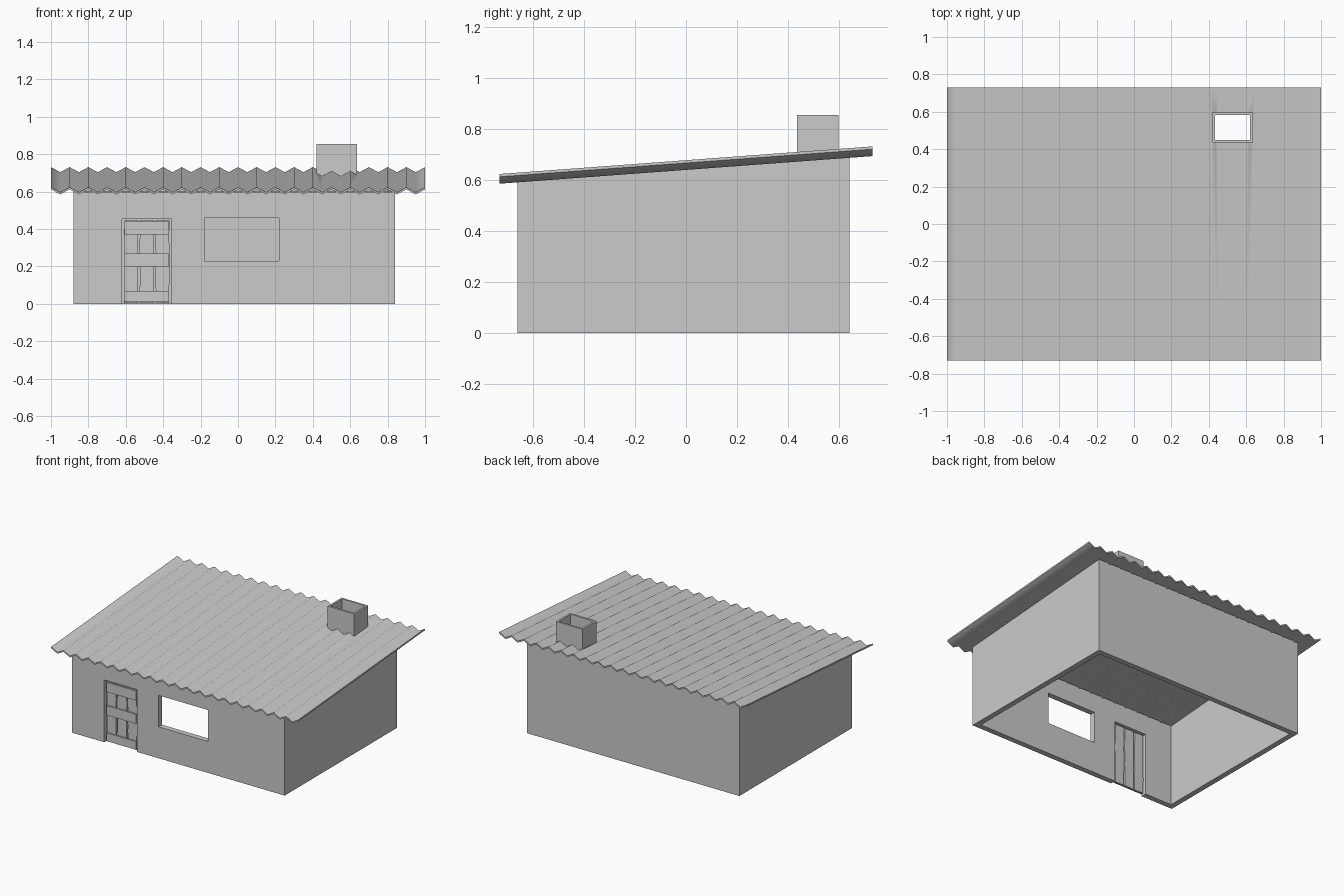
import bpy, bmesh, math, random
from mathutils import Vector

random.seed(4)
if "Cube" in bpy.data.objects:
    bpy.data.objects.remove(bpy.data.objects["Cube"], do_unlink=True)

grey = bpy.data.materials.new("plain_grey")
grey.use_nodes = True
grey.diffuse_color = (0.6, 0.6, 0.6, 1)
grey.node_tree.nodes["Principled BSDF"].inputs["Base Color"].default_value = (0.6, 0.6, 0.6, 1)

HALF_DEPTH, SLOPE, EAVE = 0.73, 0.074, 0.585


def roof_z(y):
    """Height of the lowest line of the roof sheet at depth y."""
    return EAVE + SLOPE * (y + HALF_DEPTH)


def finish(name, bm):
    bmesh.ops.recalc_face_normals(bm, faces=bm.faces)
    mesh = bpy.data.meshes.new(name)
    bm.to_mesh(mesh)
    bm.free()
    mesh.materials.append(grey)
    ob = bpy.data.objects.new(name, mesh)
    bpy.context.collection.objects.link(ob)
    return ob


def box(name, lo, hi, edit=None):
    """Box between two corners; edit may move each vertex."""
    bm = bmesh.new()
    bmesh.ops.create_cube(bm, size=1)
    lo, hi = Vector(lo), Vector(hi)
    for v in bm.verts:
        v.co = Vector([(hi if c > 0 else lo)[i] for i, c in enumerate(v.co)])
        if edit:
            edit(v.co)
    return finish(name, bm)


def cut(ob, cutter):
    """Subtract the cutter and remove it."""
    cutter.hide_render = True
    mod = ob.modifiers.new("cut", 'BOOLEAN')
    mod.operation, mod.solver, mod.object = 'DIFFERENCE', 'EXACT', cutter
    bpy.context.view_layer.objects.active = ob
    bpy.ops.object.modifier_apply(modifier=mod.name)
    bpy.data.objects.remove(cutter, do_unlink=True)


# Walls: hollow shell with a sloping top and no floor
def wall_top(co):
    if co.z > 0.5:
        co.z = roof_z(co.y) + 0.008


T = 0.04
X0, X1, Y0, Y1 = -0.88, 0.84, -0.66, 0.64
walls = box("walls", (X0, Y0, 0), (X1, Y1, 0.6), wall_top)
cut(walls, box("room", (X0 + T, Y0 + T, -0.1), (X1 - T, Y1 - T, 1)))
cut(walls, box("window_opening", (-0.18, Y0 - 0.1, 0.23), (0.22, Y0 + 0.1, 0.46)))
cut(walls, box("door_opening", (-0.62, Y0 - 0.1, -0.1), (-0.355, Y0 + 0.1, 0.455)))

# Corrugated roof sheet
bm = bmesh.new()
rows = []
STEPS, WAVE, THICK = 40, 0.027, 0.011
for i in range(STEPS + 1):
    x = -1 + 2 * i / STEPS
    lift = WAVE if i % 2 == 0 else 0
    rows.append([bm.verts.new((x, y, roof_z(y) + lift + t))
                 for y, t in ((-HALF_DEPTH, 0), (HALF_DEPTH, 0),
                              (HALF_DEPTH, THICK), (-HALF_DEPTH, THICK))])
for a, b in zip(rows, rows[1:]):
    for k in range(4):
        n = (k + 1) % 4
        bm.faces.new((a[k], a[n], b[n], b[k]))
bm.faces.new(rows[0])
bm.faces.new(rows[-1])
roof = finish("roof_sheet", bm)

# Chimney: open tube that follows the roof slope at its foot
CX0, CX1, CY0, CY1, C = 0.42, 0.635, 0.435, 0.597, 0.014
flue = ((CX0 + C, CY0 + C, 0.4), (CX1 - C, CY1 - C, 1))
cut(roof, box("roof_hole", *flue))


def chimney_foot(co):
    if co.z < 0.8:
        co.z = roof_z(co.y) + 0.003


chimney = box("chimney", (CX0, CY0, 0.6), (CX1, CY1, 0.855), chimney_foot)
cut(chimney, box("flue", *flue))

# Smooth the waves but keep the sheet ends crisp
bpy.ops.object.select_all(action='DESELECT')
roof.select_set(True)
bpy.context.view_layer.objects.active = roof
bpy.ops.object.shade_smooth_by_angle(angle=math.radians(60))


# Door: three rough planks joined by three battens
def plank(name, x0, x1, y0, y1, z0, z1, rough):
    bm = bmesh.new()
    rings = []
    n = 8
    for i in range(n + 1):
        z = z0 + (z1 - z0) * i / n
        l, r = (random.uniform(0, rough) for _ in range(2))
        rings.append([bm.verts.new(p) for p in (
            (x0 + l, y0, z), (x1 - r, y0, z), (x1 - r, y1, z), (x0 + l, y1, z))])
    for a, b in zip(rings, rings[1:]):
        for k in range(4):
            m = (k + 1) % 4
            bm.faces.new((a[k], a[m], b[m], b[k]))
    bm.faces.new(rings[0])
    bm.faces.new(rings[-1])
    return finish(name, bm)


DOOR_Y = Y0 + 0.015
edges = (-0.612, -0.53, -0.445, -0.363)
for i, (a, b) in enumerate(zip(edges, edges[1:])):
    plank(f"door_plank_{i + 1}", a + 0.003, b - 0.003, DOOR_Y, DOOR_Y + 0.015,
          0.005, 0.445, 0.003)
for part, z0, z1 in (("bottom", 0.01, 0.07), ("middle", 0.2, 0.27), ("top", 0.37, 0.44)):
    box(f"door_batten_{part}", (-0.607, DOOR_Y - 0.01, z0), (-0.368, DOOR_Y, z1))
